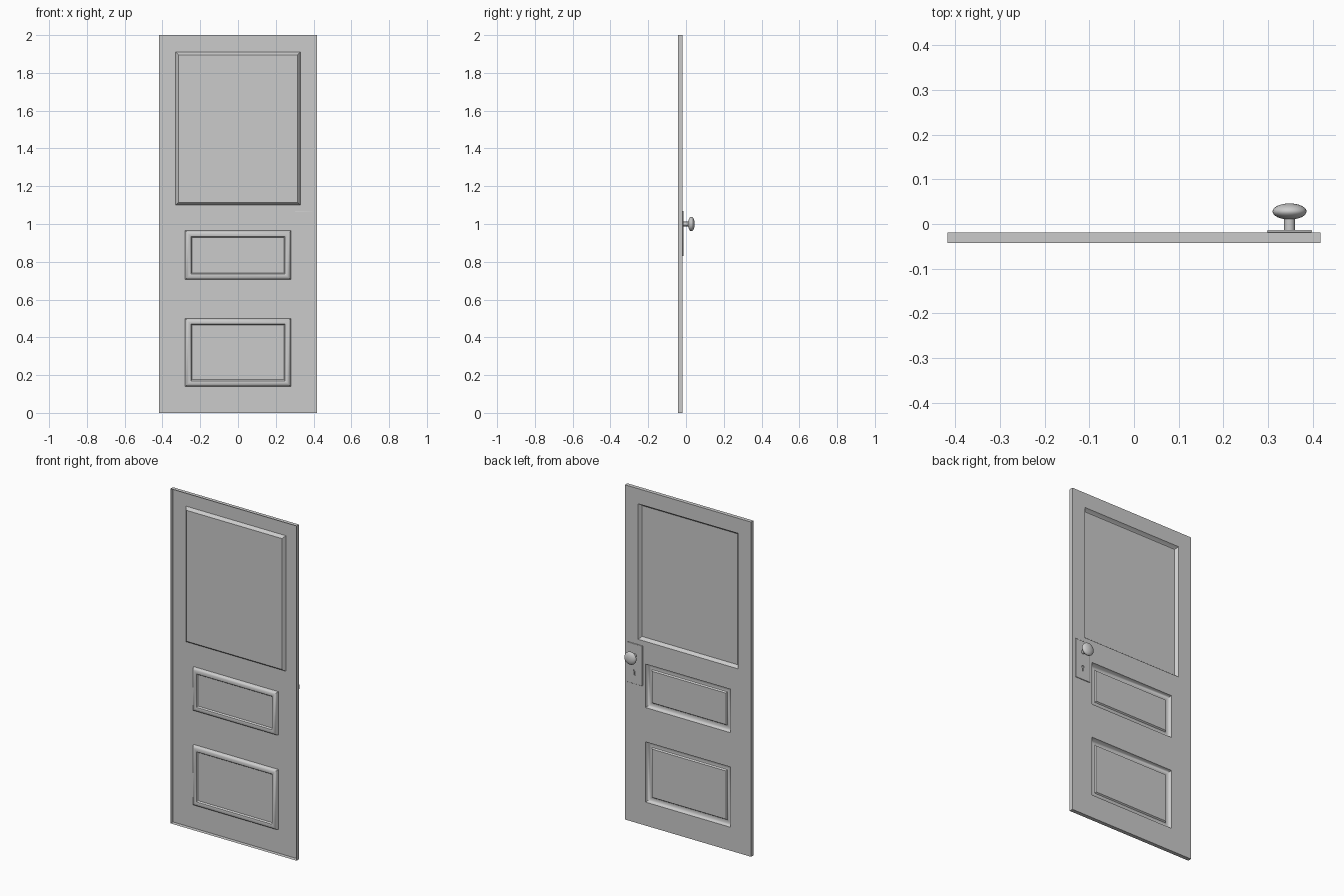
import bpy, bmesh
from math import pi

cube = bpy.data.objects.get("Cube")
if cube:
    bpy.data.objects.remove(cube)

grey = bpy.data.materials.new("plain_grey")
grey.use_nodes = True
grey.diffuse_color = (0.6, 0.6, 0.6, 1)
grey.node_tree.nodes["Principled BSDF"].inputs["Base Color"].default_value = (0.6, 0.6, 0.6, 1)

W, H = 0.417, 2.0
FRONT, BACK = -0.042, -0.019
KX, KZ = 0.348, 1.0

# Pressed panels: half width, bottom, top, and steps of (inset, depth)
sash = [(0.004, 0.006), (0.009, 0.014), (0.014, 0.018)]
bead = [(0.003, 0.010), (0.010, 0.017), (0.020, 0.019), (0.030, 0.016), (0.036, 0.008)]
panels = [(0.33, 1.10, 1.91, sash),
          (0.28, 0.705, 0.965, bead),
          (0.28, 0.14, 0.50, bead)]


def finish(ob, smooth=True):
    ob.data.materials.clear()
    ob.data.materials.append(grey)
    if smooth:
        bpy.ops.object.select_all(action='DESELECT')
        ob.select_set(True)
        bpy.context.view_layer.objects.active = ob
        bpy.ops.object.shade_smooth_by_angle(angle=0.6)


def box(name, x, y, z, size):
    bpy.ops.mesh.primitive_cube_add(size=1, location=(x, y, z))
    ob = bpy.context.object
    ob.name = name
    ob.scale = size
    bpy.ops.object.transform_apply(location=False, rotation=False)
    return ob


def rod(name, x, y, z, r, depth):
    bpy.ops.mesh.primitive_cylinder_add(vertices=24, radius=r, depth=depth,
                                        location=(x, y, z), rotation=(pi / 2, 0, 0))
    bpy.context.object.name = name
    return bpy.context.object


# Door leaf: a pressed sheet with folded edges, open on the front
bm = bmesh.new()


def quad(*pts):
    return bm.faces.new([bm.verts.new(p) for p in pts])


def ring(w, z0, z1, step):
    inset, depth = step
    a, y = w - inset, BACK - depth
    lo, hi = z0 + inset, z1 - inset
    return [(a, y, lo), (-a, y, lo), (-a, y, hi), (a, y, hi)]


xs = sorted({s * w for w in (W, *[p[0] for p in panels]) for s in (-1, 1)})
zs = sorted({0, H, *[z for p in panels for z in p[1:3]]})
for x0, x1 in zip(xs, xs[1:]):
    for z0, z1 in zip(zs, zs[1:]):
        cx, cz = (x0 + x1) / 2, (z0 + z1) / 2
        if not any(abs(cx) < w and b < cz < t for w, b, t, _ in panels):
            quad((x1, BACK, z0), (x0, BACK, z0), (x0, BACK, z1), (x1, BACK, z1))

for w, b, t, steps in panels:
    rings = [ring(w, b, t, s) for s in [(0, 0)] + steps]
    for outer, inner in zip(rings, rings[1:]):
        for i in range(4):
            j = (i + 1) % 4
            quad(outer[i], outer[j], inner[j], inner[i])
    quad(*rings[-1])

rim = [(W, 0), (-W, 0), (-W, H), (W, H)]
for i, (x0, z0) in enumerate(rim):
    x1, z1 = rim[(i + 1) % 4]
    quad((x0, FRONT, z0), (x1, FRONT, z1), (x1, BACK, z1), (x0, BACK, z0))

bmesh.ops.remove_doubles(bm, verts=bm.verts, dist=0.0001)
mesh = bpy.data.meshes.new("door_leaf")
bm.to_mesh(mesh)
bm.free()
leaf = bpy.data.objects.new("door_leaf", mesh)
bpy.context.collection.objects.link(leaf)
finish(leaf)

# Lock plate with a keyhole cut through it
plate = box("lock_plate", KX, BACK + 0.003, 0.95, (0.1, 0.006, 0.24))
bevel = plate.modifiers.new("soft_edges", 'BEVEL')
bevel.width, bevel.segments = 0.0025, 2
cutters = [rod("keyhole_round_cutter", KX, BACK, 0.91, 0.008, 0.05),
           box("keyhole_slot_cutter", KX, BACK, 0.896, (0.007, 0.05, 0.026))]
for cutter in cutters:
    cut = plate.modifiers.new("keyhole", 'BOOLEAN')
    cut.operation, cut.object, cut.solver = 'DIFFERENCE', cutter, 'EXACT'
    cutter.hide_render = True
    cutter.hide_set(True)
finish(plate)

# Knob and its stem
stem = rod("knob_stem", KX, 0.0, KZ, 0.012, 0.036)
finish(stem)
bpy.ops.mesh.primitive_uv_sphere_add(segments=32, ring_count=16, radius=1, location=(KX, 0.028, KZ))
knob = bpy.context.object
knob.name = "door_knob"
knob.scale = (0.038, 0.018, 0.038)
finish(knob)
